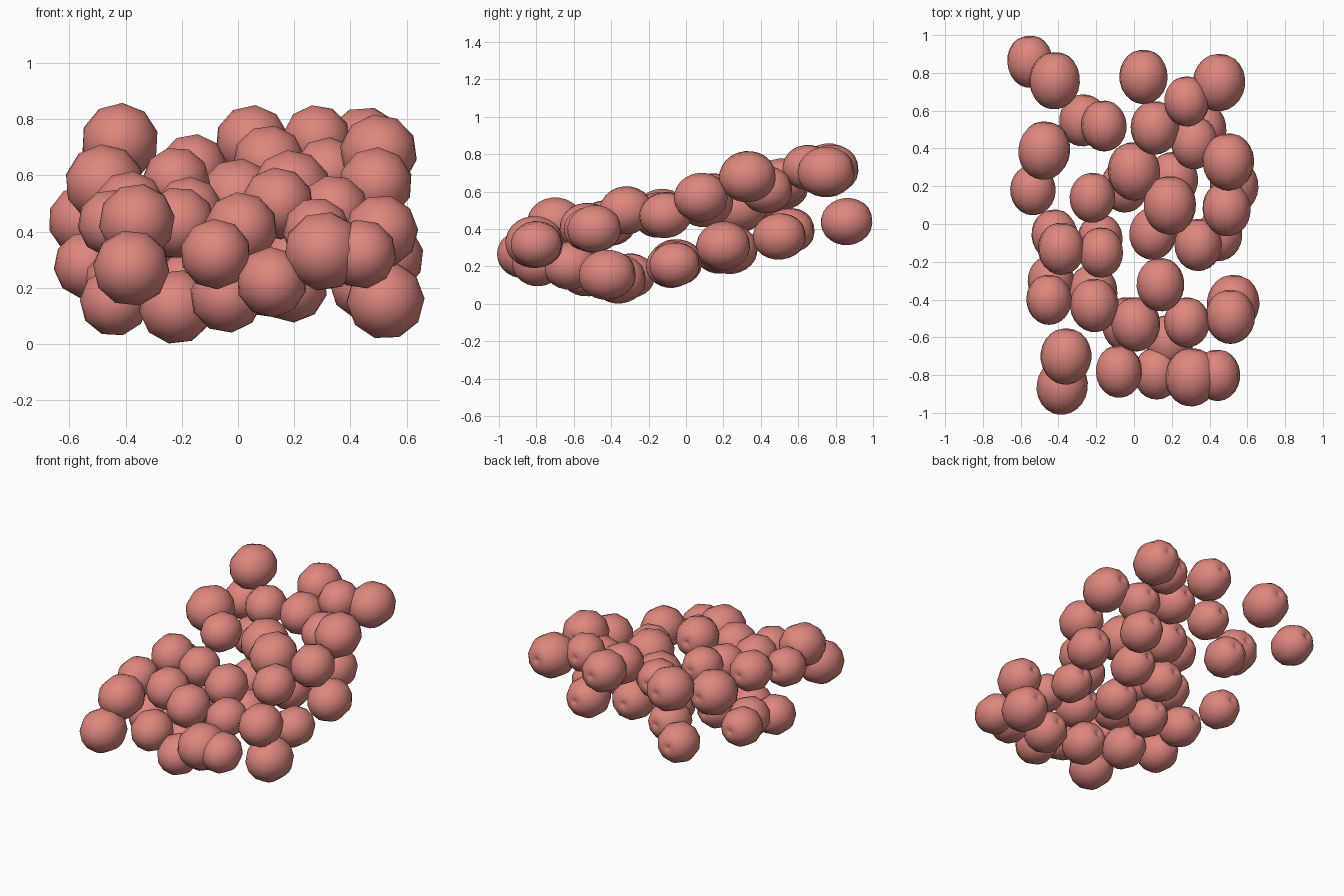
import bpy, bmesh, math, random
from mathutils import Matrix

random.seed(4)
SEGMENTS, RINGS = 10, 12

mat = bpy.data.materials.new("berry_red")
mat.diffuse_color = (0.73, 0.24, 0.21, 1)

# Berry: slightly long ball along +y with a small dimple in its rear end
bm = bmesh.new()
profile = [(0.0, 0.98), (0.1, 1.0), (0.22, 1.07)]
for i in range(1, RINGS):
    a = math.pi * i / RINGS
    if math.sin(a) > 0.3:
        profile.append((1.01 * math.sin(a), 1.12 * math.cos(a)))
profile += [(0.26, -1.08), (0.0, -1.12)]
rings = []
for r, y in profile:
    if r == 0:
        rings.append([bm.verts.new((0, y, 0))])
    else:
        angles = [2 * math.pi * (k + 0.5) / SEGMENTS for k in range(SEGMENTS)]
        rings.append([bm.verts.new((r * math.cos(t), y, r * math.sin(t))) for t in angles])
for a, b in zip(rings, rings[1:]):
    for k in range(SEGMENTS):
        n = (k + 1) % SEGMENTS
        if len(a) == 1:
            bm.faces.new((a[0], b[k], b[n]))
        elif len(b) == 1:
            bm.faces.new((a[k], b[0], a[n]))
        else:
            bm.faces.new((a[k], b[k], b[n], a[n]))
bmesh.ops.recalc_face_normals(bm, faces=bm.faces)
mesh = bpy.data.meshes.new("berry")
bm.to_mesh(mesh)
bm.free()
for p in mesh.polygons:
    p.use_smooth = True
mesh.materials.append(mat)


def place(name, berries):
    for x, y, z, r in berries:
        ob = bpy.data.objects.new(name, mesh)
        bpy.context.collection.objects.link(ob)
        turn = Matrix.Rotation(random.uniform(-0.15, 0.1), 4, 'Z') @ Matrix.Rotation(0.1, 4, 'X')
        roll = Matrix.Rotation(random.uniform(0, 0.6), 4, 'Y')
        ob.matrix_world = Matrix.Translation((x, y, z)) @ turn @ roll @ Matrix.Scale(r, 4)


# Upper layer, rising to the rear: x, y, z, radius
place("upper_berry", [
    (-.42, .76, .72, .137), (.05, .78, .72, .13), (.45, .75, .705, .138), (.28, .65, .73, .12),
    (-.16, .52, .625, .122), (.11, .51, .65, .128), (.32, .43, .61, .125), (-.475, .39, .57, .14),
    (.50, .33, .68, .137), (0, .28, .52, .14), (-.22, .14, .58, .12), (.19, .10, .55, .14),
    (.49, .08, .57, .13), (.34, -.11, .475, .125), (-.385, -.13, .49, .125),
    (-.175, -.15, .475, .12), (.14, -.32, .50, .128), (-.45, -.40, .43, .12),
    (-.21, -.43, .43, .128), (.01, -.53, .41, .13), (.28, -.52, .40, .12),
    (.51, -.49, .40, .13), (-.36, -.70, .435, .135)])

# Lower layer
place("lower_berry", [
    (-.55, .86, .44, .125), (-.27, .55, .39, .125), (.36, .50, .36, .128), (-.535, .18, .28, .12),
    (.21, .24, .29, .13), (.53, .20, .31, .13), (-.05, .20, .29, .125), (.10, -.05, .22, .125),
    (.45, -.06, .21, .122), (-.42, -.06, .22, .125), (-.18, -.08, .205, .12),
    (-.44, -.30, .15, .122), (-.22, -.36, .132, .132), (.525, -.42, .155, .138)])

# Front end of the cluster
place("front_berry", [
    (-.38, -.86, .27, .135), (-.08, -.78, .32, .125), (.12, -.79, .22, .125),
    (.305, -.81, .33, .14), (.44, -.80, .32, .123), (.19, -.62, .205, .128),
    (-.04, -.53, .17, .13)])
